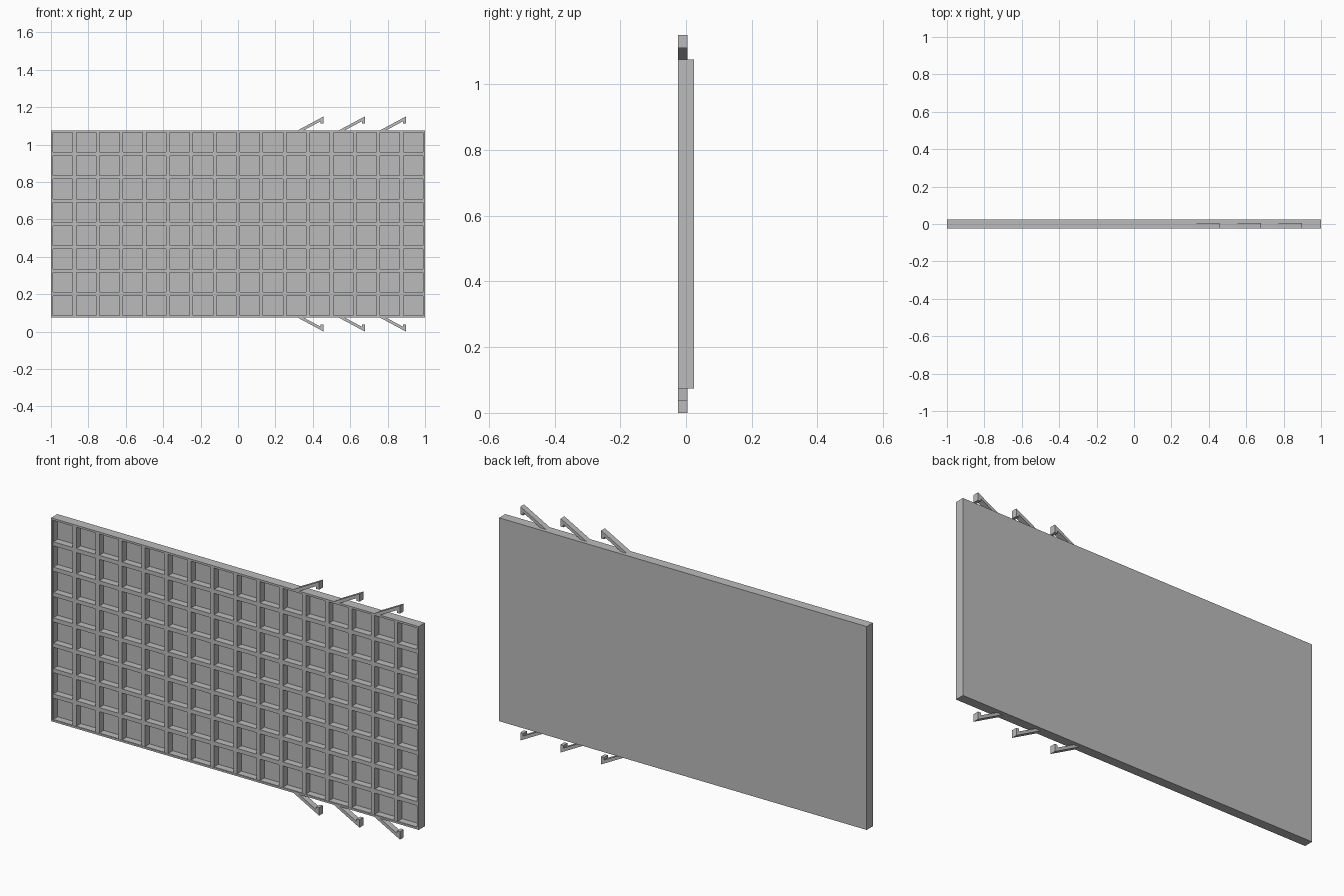
import bpy, bmesh
from math import radians
from mathutils import Matrix, Vector

cube = bpy.data.objects.get("Cube")
if cube:
    bpy.data.objects.remove(cube)

FRONT, BACK, FLOOR = -0.024, 0.024, 0.012
BOTTOM, TOP = 0.075, 1.075
MID = (BOTTOM + TOP) / 2

grey = bpy.data.materials.new("plain grey")
grey.use_nodes = True
colour = (0.5, 0.5, 0.5, 1)
grey.diffuse_color = colour
grey.node_tree.nodes["Principled BSDF"].inputs["Base Color"].default_value = colour


def finish(bm, name):
    mesh = bpy.data.meshes.new(name)
    bm.to_mesh(mesh)
    bm.free()
    mesh.materials.append(grey)
    obj = bpy.data.objects.new(name, mesh)
    bpy.context.collection.objects.link(obj)
    return obj


def push_back(bm, faces, y):
    """Extrude each face straight back to depth y."""
    for face in bmesh.ops.extrude_discrete_faces(bm, faces=faces)["faces"]:
        for v in face.verts:
            v.co.y = y


# Shallow tray: back plate with a thin raised rim
bm = bmesh.new()
bmesh.ops.create_cube(bm, size=1, matrix=Matrix.Translation((0, 0, MID))
                      @ Matrix.Diagonal((2, BACK - FRONT, TOP - BOTTOM, 1)))
front = [f for f in bm.faces if f.normal.y < -0.9]
bmesh.ops.inset_region(bm, faces=front, thickness=0.009, use_even_offset=True)
push_back(bm, front, FLOOR + 0.002)
finish(bm, "panel_tray")

# Lattice of ribs with square pockets, set just behind the rim
bm = bmesh.new()
place = Matrix.Translation((0, FRONT + 0.002, MID)) @ Matrix.Rotation(radians(90), 4, 'X')
bmesh.ops.create_grid(bm, x_segments=16, y_segments=8, size=1,
                      matrix=place @ Matrix.Diagonal((0.999, 0.499, 1, 1)))
bm.normal_update()
cells = list(bm.faces)
bmesh.ops.inset_individual(bm, faces=cells, thickness=0.01, use_even_offset=True)
push_back(bm, cells, FLOOR)
finish(bm, "rib_lattice")

# Slanted arms with a short returned tip, mirrored top and bottom
HOOK = [(-0.14, 0), (-0.108, 0), (-0.016, 0.049), (-0.016, 0.036),
        (0, 0.036), (0, 0.075)]
for i in range(3):
    tip_x = 0.458 + 0.22 * i
    for side, edge, sign in (("upper", TOP, 1), ("lower", BOTTOM, -1)):
        bm = bmesh.new()
        face = bm.faces.new([bm.verts.new((tip_x + x, FRONT, edge + sign * z))
                             for x, z in HOOK])
        ext = bmesh.ops.extrude_face_region(bm, geom=[face])["geom"]
        bmesh.ops.translate(bm, vec=Vector((0, 0.029, 0)),
                            verts=[g for g in ext if isinstance(g, bmesh.types.BMVert)])
        # Keep the front cap so the hook is a closed solid
        if not face.is_valid or len([f for f in bm.faces if abs(f.normal.y) > 0.9]) < 2:
            bmesh.ops.holes_fill(bm, edges=bm.edges)
        bmesh.ops.recalc_face_normals(bm, faces=bm.faces)
        finish(bm, f"{side}_hook_{i + 1}")
